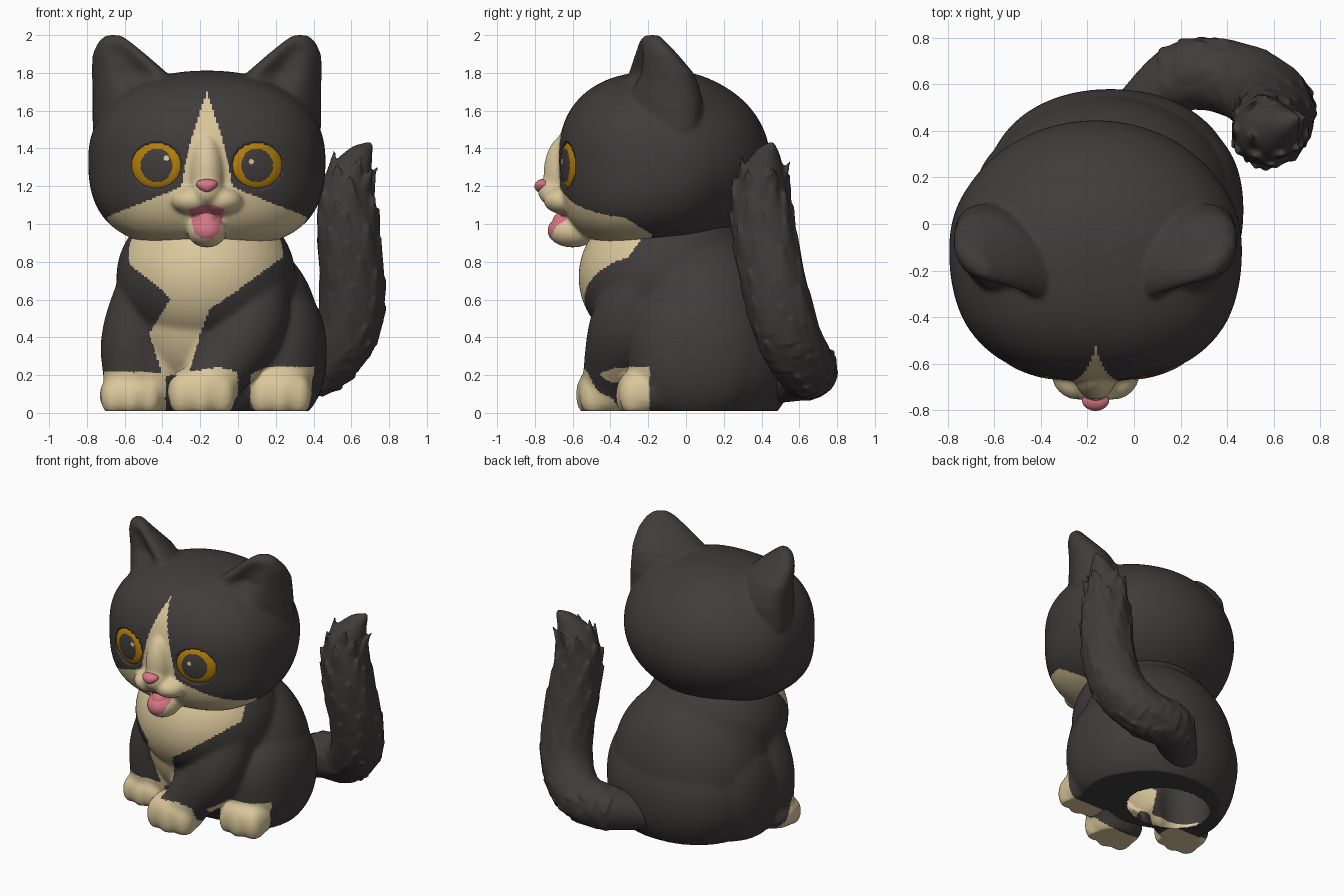
import bpy, bmesh, math, random
from mathutils import Vector, Matrix

if "Cube" in bpy.data.objects:
    bpy.data.objects.remove(bpy.data.objects["Cube"])

random.seed(4)
CX = -0.165  # centre line of the head


def material(name, rgb):
    m = bpy.data.materials.new(name)
    lin = [((c / 255 + 0.055) / 1.055) ** 2.4 for c in rgb]
    m.diffuse_color = (*lin, 1)
    m.use_nodes = True
    m.node_tree.nodes["Principled BSDF"].inputs["Base Color"].default_value = m.diffuse_color
    return m


MATS = [material("charcoal fur", (65, 60, 60)), material("cream fur", (218, 199, 155)),
        material("pink", (214, 118, 132)), material("amber iris", (178, 126, 10))]


def lerp(table, v):
    """Piecewise linear lookup in (key, value) pairs."""
    if v <= table[0][0]:
        return table[0][1]
    for (a, p), (b, q) in zip(table, table[1:]):
        if v <= b:
            return p + (q - p) * (v - a) / (b - a)
    return table[-1][1]


def blob(bm, c, r, front=2.0, back=2.0, low=2.0, sub=4):
    """Ellipsoid; powers above 2 make its front, back or lower front squarer."""
    for v in bmesh.ops.create_icosphere(bm, subdivisions=sub, radius=1)["verts"]:
        x, y, z = (abs(a) for a in v.co)
        t = min(1, max(0, v.co.y + 0.5))
        p = front + (back - front) * t
        q = low + (back - low) * t if v.co.z < 0 else p
        h = (x ** p + y ** p) ** (1 / p)
        k = (h ** q + z ** q) ** (-1 / q)
        v.co = Vector([c[i] + v.co[i] * k * r[i] for i in range(3)])


def spline(pts, steps):
    """Catmull-Rom through (x, y, z, radius) points."""
    p = [Vector(q) for q in pts]
    p = [p[0] * 2 - p[1]] + p + [p[-1] * 2 - p[-2]]
    out = []
    for a, b, c, d in zip(p, p[1:], p[2:], p[3:]):
        for i in range(steps):
            t = i / steps
            out.append(0.5 * (2 * b + (c - a) * t + (2 * a - 5 * b + 4 * c - d) * t * t
                              + (3 * b - a - 3 * c + d) * t ** 3))
    return out + [p[-2]]


def limb(bm, pts, steps=10):
    for q in spline(pts, steps):
        blob(bm, q[:3], (q[3],) * 3, sub=3)


def paint(ob, rule):
    for m in MATS:
        ob.data.materials.append(m)
    for p in ob.data.polygons:
        p.use_smooth = True
        p.material_index = rule(p.center) if rule else 0


def finish(bm, name, rule=None):
    me = bpy.data.meshes.new(name)
    bm.to_mesh(me)
    bm.free()
    ob = bpy.data.objects.new(name, me)
    bpy.context.collection.objects.link(ob)
    paint(ob, rule)
    return ob


def fuse(bm, name, voxel, smooth, rule):
    """Merge overlapping volumes into one soft skin and colour it."""
    ob = finish(bm, name)
    r = ob.modifiers.new("remesh", "REMESH")
    r.mode, r.voxel_size = "VOXEL", voxel
    s = ob.modifiers.new("smooth", "SMOOTH")
    s.factor, s.iterations = 0.5, smooth
    bpy.context.view_layer.update()
    dg = bpy.context.evaluated_depsgraph_get()
    me = bpy.data.meshes.new_from_object(ob.evaluated_get(dg))
    ob.modifiers.clear()
    ob.data = me
    me.name = name
    me.materials.clear()
    for v in me.vertices:
        v.co.z = max(v.co.z, 0.01)
    paint(ob, rule)
    return ob


# Body: torso, rump, haunches, legs and paws
bm = bmesh.new()
blob(bm, (-0.17, -0.1, 0.72), (0.475, 0.47, 0.42))
blob(bm, (-0.16, 0.0, 0.55), (0.48, 0.46, 0.5))
blob(bm, (-0.11, 0.09, 0.43), (0.54, 0.46, 0.56))
blob(bm, (-0.1, 0.17, 0.3), (0.53, 0.41, 0.44), 2.2, 2.1, 2.4)
blob(bm, (0.21, 0.06, 0.32), (0.26, 0.37, 0.38), 2.2, 2.2, 2.3)
blob(bm, (-0.43, 0.04, 0.32), (0.27, 0.35, 0.4), 2.1, 2.1, 2.3)
limb(bm, [(-0.45, -0.13, 0.7, 0.18), (-0.54, -0.14, 0.4, 0.185), (-0.56, -0.16, 0.15, 0.15)])
limb(bm, [(0.08, -0.2, 0.72, 0.2), (0.05, -0.32, 0.45, 0.195), (-0.13, -0.39, 0.18, 0.16)])
PAWS = [(-0.565, -0.18, 0.168, 0.112), (-0.19, -0.42, 0.185, 0.135), (0.225, -0.21, 0.17, 0.13)]
for x, y, w, h in PAWS:
    blob(bm, (x, y, h * 0.85), (w, 0.155, h), 2.4, 2.3, 2.5)
    for k in (-1, 0, 1):  # toes
        blob(bm, (x + k * w * 0.55, y - 0.08 + 0.02 * abs(k), h * 0.75),
             (w * 0.42, 0.085, h * 0.88), low=2.4, sub=3)

LEFT = [(0.2, -0.4), (0.42, -0.47), (0.6, -0.36), (0.65, -0.4), (0.82, -0.62), (0.95, -0.68)]
RIGHT = [(0.2, -0.26), (0.42, -0.2), (0.55, -0.15), (0.65, 0.0), (0.85, 0.27), (0.95, 0.32)]


def body_rule(c):
    if c.x < -0.385 and c.z < min(0.215, (-0.06 - c.y) * 1.6):
        return 1
    if -0.385 < c.x < 0.0 and c.y < -0.3 and c.z < min(0.245, 0.27 - (c.y + 0.57) * 1.1):
        return 1
    if c.x > 0.065 and c.y < -0.19 and c.z < min(0.24, 0.2 + (c.x - 0.06) * 0.5):
        return 1
    edge = -0.25 - (0.9 - c.z) * 0.75 if c.z > 0.6 else -0.2
    bib = c.z > 0.2 and c.y < edge and lerp(LEFT, c.z) < c.x < lerp(RIGHT, c.z)
    return 1 if bib else 0


body = fuse(bm, "body", 0.0125, 20, body_rule)

# Opening in the hollow base
bm = bmesh.new()
bm.from_mesh(body.data)
hole = []
for f in bm.faces:
    c = f.calc_center_median()
    if c.z < 0.02 and ((c.x + 0.21) / 0.29) ** 2 + ((c.y - 0.1) / 0.24) ** 2 < 1:
        hole.append(f)
bmesh.ops.delete(bm, geom=hole, context="FACES")
bm.to_mesh(body.data)
bm.free()

# Head: skull, bridge, muzzle, chin and ears
bm = bmesh.new()
blob(bm, (CX, -0.115, 1.34), (0.628, 0.56, 0.472), 2.4, 2.0, 3.2, 5)
blob(bm, (CX, -0.61, 1.26), (0.1, 0.145, 0.23))
blob(bm, (CX, -0.685, 1.175), (0.085, 0.1, 0.085))
blob(bm, (CX, -0.6, 0.965), (0.105, 0.135, 0.09))
EAR = [(1.5, -0.53, 0.24, -0.14, 0.2, 0), (1.66, -0.535, 0.235, -0.145, 0.21, 0.1),
       (1.74, -0.55, 0.22, -0.145, 0.19, 0.35), (1.8, -0.575, 0.2, -0.145, 0.165, 0.5),
       (1.9, -0.63, 0.14, -0.165, 0.105, 0.4), (1.965, -0.655, 0.085, -0.18, 0.065, 0.1),
       (2.0, -0.66, 0.04, -0.18, 0.035, 0)]
N = 48
for s in (1, -1):
    blob(bm, (CX + s * 0.075, -0.64, 1.125), (0.115, 0.115, 0.075))
    rings = []
    for z, x, rx, y, ry, dent in EAR:
        ring = []
        for i in range(N):
            a = math.tau * i / N
            scoop = dent * 1.1 * ry * math.exp(-((a - 4.85) / 0.5) ** 2)
            dx = rx * math.cos(a)
            ring.append(bm.verts.new((CX + s * (x + dx - CX),
                                      y + ry * math.sin(a) + scoop - 0.42 * dx, z)))
        rings.append(ring)
    faces = [bm.faces.new(rings[0]), bm.faces.new(rings[-1])]
    for lo, hi in zip(rings, rings[1:]):
        for i in range(N):
            j = (i + 1) % N
            faces.append(bm.faces.new((lo[i], lo[j], hi[j], hi[i])))
    bmesh.ops.recalc_face_normals(bm, faces=faces)

BLAZE = [(0, 1.7), (0.04, 1.58), (0.08, 1.46), (0.115, 1.31), (0.135, 1.2), (0.2, 1.17),
         (0.35, 1.11), (0.5, 1.05), (0.58, 1.01), (0.64, 0.96)]
MOUTH = [(0.925, 0.03), (0.95, 0.065), (1.04, 0.085), (1.08, 0.09), (1.1, 0.03)]


def head_rule(c):
    d = abs(c.x - CX)
    if c.y < -0.5 and 0.925 < c.z < 1.1 and d < lerp(MOUTH, c.z):
        return 2
    line = lerp(BLAZE, d)
    if d > 0.25:
        line = min(line, 0.955 + (-0.2 - c.y) * 0.65)
    return 1 if c.y < -0.18 and c.z < line else 0


head = fuse(bm, "head", 0.011, 12, head_rule)
for v in head.data.vertices:  # shallow eye sockets
    e = math.hypot((abs(v.co.x - CX) - 0.267) / 0.132, (v.co.z - 1.31) / 0.12)
    if v.co.y < -0.4 and e < 1:
        v.co.y += 0.03

# Tongue and nose
bm = bmesh.new()
blob(bm, (CX, -0.62, 1.0), (0.068, 0.09, 0.08))
finish(bm, "tongue", lambda c: 2)
bm = bmesh.new()
blob(bm, (CX, -0.757, 1.2), (0.06, 0.045, 0.038))
for v in bm.verts:
    v.co.x = CX + (v.co.x - CX) * (1 + (v.co.z - 1.21) * 10)
finish(bm, "nose", lambda c: 2)

# Eyes: shallow domes with ring-shaped iris, pupil and a glint
for s, name, gx, gz in ((-1, "left_eye", 0.065, 0.04), (1, "right_eye", -0.045, 0.02)):
    bm = bmesh.new()
    bmesh.ops.create_uvsphere(bm, u_segments=64, v_segments=60, radius=1)
    bmesh.ops.rotate(bm, verts=bm.verts, matrix=Matrix.Rotation(math.pi / 2, 3, "X"))
    bmesh.ops.scale(bm, verts=bm.verts, vec=(0.138, 0.036, 0.124))

    def eye_rule(c, px=-s * 0.01, gx=gx, gz=gz):
        if math.hypot(c.x - gx, c.z - gz) < 0.014:
            return 1
        return 0 if math.hypot(c.x - px, c.z) < 0.088 else 3

    eye = finish(bm, name, eye_rule)
    eye.location = (CX + s * 0.267, -0.612, 1.31)
    eye.rotation_euler = (0, 0, s * math.radians(18))

# Tail: tapered core with overlapping pointed tufts
bm = bmesh.new()
PATH = [(0.02, 0.48, 0.17, 0.12), (0.22, 0.635, 0.22, 0.15), (0.43, 0.62, 0.26, 0.16),
        (0.57, 0.54, 0.42, 0.17), (0.605, 0.475, 0.65, 0.172), (0.585, 0.415, 0.95, 0.167),
        (0.575, 0.4, 1.18, 0.138), (0.63, 0.425, 1.33, 0.08), (0.69, 0.45, 1.41, 0.025)]
limb(bm, PATH, 8)
pts = spline(PATH, 8)
for n, i in enumerate(range(8, len(pts) - 13, 2)):
    p, r = Vector(pts[i][:3]), pts[i][3]
    tan = (Vector(pts[i + 1][:3]) - p).normalized()
    for k in range(4):
        side = tan.orthogonal().normalized()
        turn = math.tau * (k / 4 + n * 0.15) + random.uniform(-0.3, 0.3)
        side.rotate(Matrix.Rotation(turn, 3, tan))
        axis = (tan + side * 0.2).normalized()
        out = (side - axis * side.dot(axis)).normalized()
        rot = Matrix((axis.cross(out), out, axis)).transposed().to_4x4()
        mat = (Matrix.Translation(p + side * (r - 0.016) + tan * 0.03) @ rot
               @ Matrix.Diagonal((0.08, 0.036, 0.21, 1)))
        bmesh.ops.create_cone(bm, cap_ends=True, segments=12, radius1=1, radius2=0.1,
                              depth=1, matrix=mat)
fuse(bm, "tail", 0.011, 2, lambda c: 0)
